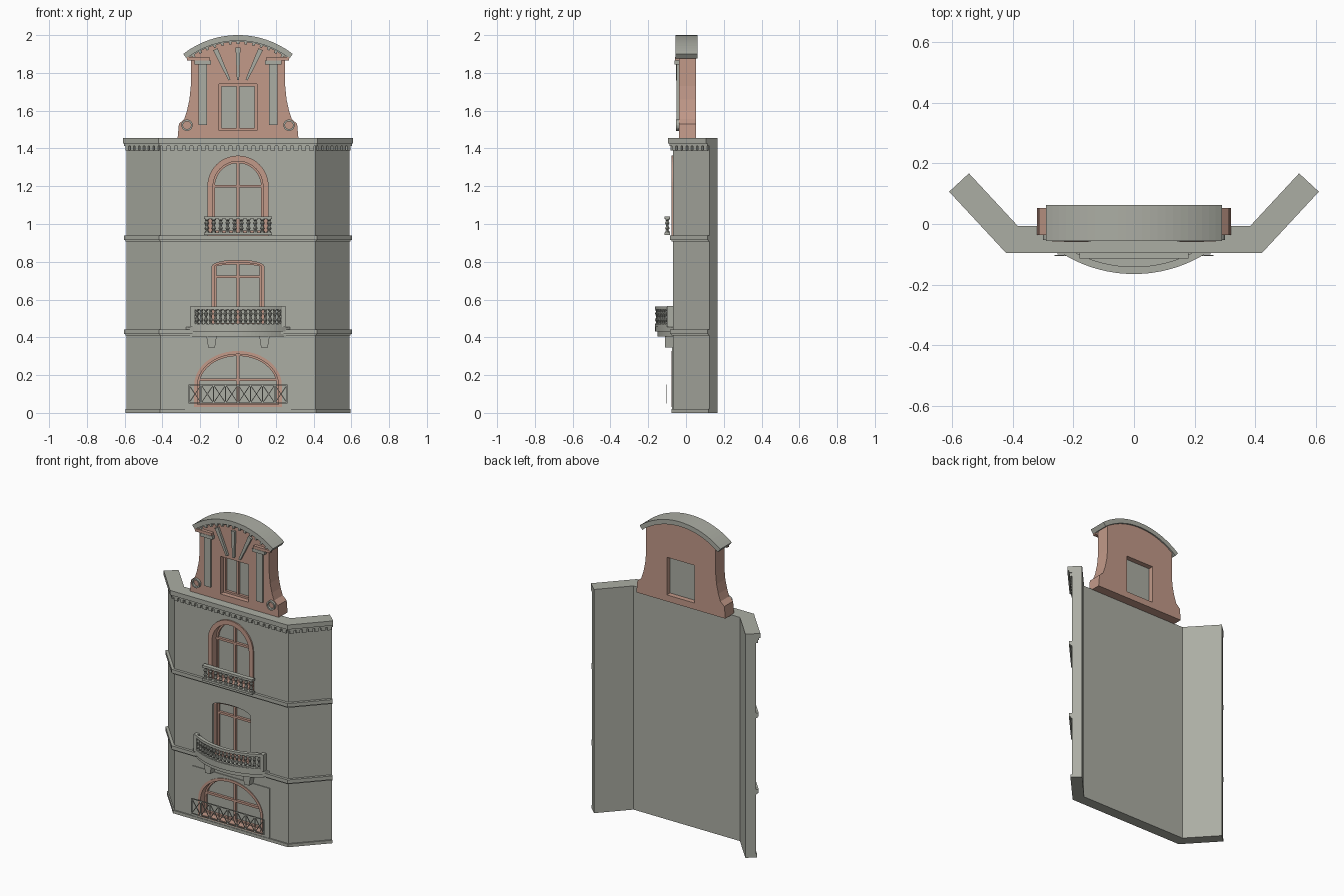
import bpy, bmesh
from math import sin, cos, acos, asin, pi, atan2, hypot
from mathutils import Matrix, Vector

if "Cube" in bpy.data.objects:
    bpy.data.objects.remove(bpy.data.objects["Cube"], do_unlink=True)


def material(name, rgb):
    m = bpy.data.materials.new(name)
    m.use_nodes = True
    m.diffuse_color = (*rgb, 1)
    m.node_tree.nodes["Principled BSDF"].inputs["Base Color"].default_value = (*rgb, 1)
    return m


STONE = material("grey_stone", (0.41, 0.42, 0.37))
CLAY = material("terracotta", (0.54, 0.32, 0.25))


def finish(name, bm, mat):
    bmesh.ops.recalc_face_normals(bm, faces=bm.faces)
    me = bpy.data.meshes.new(name)
    bm.to_mesh(me)
    bm.free()
    me.materials.append(mat)
    ob = bpy.data.objects.new(name, me)
    bpy.context.collection.objects.link(ob)
    return ob


def place(p, t, axis):
    return (p[0], t, p[1]) if axis == "y" else (p[0], p[1], t)


def prism(name, pts, a, b, mat=STONE, axis="y"):
    bm = bmesh.new()
    lo, hi = ([bm.verts.new(place(p, t, axis)) for p in pts] for t in (a, b))
    bm.faces.new(lo)
    bm.faces.new(hi)
    for i in range(len(pts)):
        bm.faces.new((lo[i - 1], lo[i], hi[i], hi[i - 1]))
    return finish(name, bm, mat)


def ring(name, outer, inner, a, b, mat):
    bm = bmesh.new()
    loops = [[bm.verts.new(place(p, t, "y")) for p in pts]
             for pts, t in ((outer, a), (outer, b), (inner, b), (inner, a))]
    for k in range(4):
        for i in range(len(outer)):
            bm.faces.new((loops[k - 1][i - 1], loops[k - 1][i], loops[k][i], loops[k][i - 1]))
    return finish(name, bm, mat)


def box(name, x, y, z, mat=STONE):
    return prism(name, [(x[0], z[0]), (x[1], z[0]), (x[1], z[1]), (x[0], z[1])], *y, mat)


def bar(name, p, q, w0, w1, y, mat=STONE):
    # tapered flat bar between two points of the facade plane
    d = hypot(q[0] - p[0], q[1] - p[1])
    n = ((p[1] - q[1]) / d / 2, (q[0] - p[0]) / d / 2)
    pts = [(c[0] + s * w * n[0], c[1] + s * w * n[1])
           for c, w, s in ((p, w0, 1), (p, w0, -1), (q, w1, -1), (q, w1, 1))]
    return prism(name, pts, *y, mat)


def baluster(name, x, y, z0, z1, r):
    shape = [(0.9, 0), (0.9, 0.1), (0.45, 0.16), (1, 0.3), (0.45, 0.5),
             (1, 0.7), (0.45, 0.84), (0.9, 0.9), (0.9, 1)]
    bm = bmesh.new()
    n = 8
    rows = [[bm.verts.new((x + r * k * cos(2 * pi * i / n), y + r * k * sin(2 * pi * i / n),
                           z0 + (z1 - z0) * h)) for i in range(n)] for k, h in shape]
    for lo, hi in zip(rows, rows[1:]):
        for i in range(n):
            bm.faces.new((lo[i - 1], lo[i], hi[i], hi[i - 1]))
    bm.faces.new(rows[0])
    bm.faces.new(rows[-1])
    return finish(name, bm, STONE)


def arch(w, z0, spring, rise, n=24):
    return [(-w, z0), (w, z0)] + [(w * cos(pi * i / n), spring + rise * sin(pi * i / n))
                                  for i in range(n + 1)]


def cut(ob, cutter):
    mod = ob.modifiers.new("opening", "BOOLEAN")
    mod.object, mod.solver = cutter, "EXACT"
    bpy.context.view_layer.objects.active = ob
    bpy.ops.object.modifier_apply(modifier=mod.name)
    bpy.data.objects.remove(cutter, do_unlink=True)


# Facade plan: a straight front with two wings folded back
FRONT, CORNER, END = -0.069, 0.41, Vector((0.59, 0.125))
WING = (END - Vector((CORNER, FRONT))).normalized()
OUT = Vector((WING.y, -WING.x))


def outline(o):
    e = END + OUT * o
    c = (CORNER + 0.436 * o, FRONT - o)
    return [(-e.x, e.y), (-c[0], c[1]), c, tuple(e)]


def band(name, z0, z1, o):
    return prism(name, outline(o) + outline(-0.062)[::-1], z0, z1, STONE, "z")


wall = band("wall", 0, 1.44, 0)
band("base_course", 0, 0.02, 0.008)
for name, z in (("lower_band", 0.41), ("upper_band", 0.907)):
    band(name, z + 0.008, z + 0.032, 0.017)
    band(name + "_moulding", z, z + 0.008, 0.009)
band("cornice", 1.425, 1.455, 0.027)
band("cornice_moulding", 1.412, 1.425, 0.018)

# Dentils under the cornice, along the front and both wings
path = outline(0)
for a, b in zip(path, path[1:]):
    a, b = Vector(a), Vector(b)
    count = round((b - a).length / 0.04)
    d = (b - a).normalized()
    n = Vector((d.y, -d.x))
    for i in range(count):
        m = a.lerp(b, (i + 0.5) / count)
        pts = [m + d * s * 0.0125 + n * t for s, t in ((-1, -0.005), (1, -0.005), (1, 0.014), (-1, 0.014))]
        prism("dentil", pts, 1.39, 1.415, STONE, "z")

# Ground floor surround and the three openings
surround = box("ground_surround", (-0.28, 0.28), (-0.074, -0.06), (0.02, 0.345))
PANE = -0.02
windows = [("ground_window", (0.232, 0.03, 0.145, 0.183), 0.017, -0.078, 0.175),
           ("middle_window", (0.137, 0.45, 0.775, 0.033), 0.013, -0.05, 0.72),
           ("top_window", (0.162, 0.94, 1.2, 0.162), 0.03, -0.078, 1.2)]
for name, (w, z0, spring, rise), t, y0, bar_z in windows:
    shape = arch(w, z0, spring, rise)
    for target in ([wall, surround] if name == "ground_window" else [wall]):
        cut(target, prism("cutter", shape, -0.3, PANE))
    inner = arch(w - t, z0 + 0.015, spring, rise - t)
    ring(name + "_frame", shape, inner, y0, PANE + 0.002, CLAY)
    ring(name + "_sash", inner, arch(w - t - 0.01, z0 + 0.025, spring, rise - t - 0.01),
         -0.035, PANE + 0.002, CLAY)
    box(name + "_mullion", (-0.007, 0.007), (-0.034, PANE), (z0, spring + rise - t), CLAY)
    box(name + "_transom", (t - w, w - t), (-0.036, PANE), (bar_z - 0.007, bar_z + 0.007), CLAY)

# Ground railing with crossed bars
RY = (-0.106, -0.102)
for z in (0.052, 0.148):
    bar("ground_rail", (-0.26, z), (0.26, z), 0.006, 0.006, RY)
for i in range(9):
    x = -0.26 + 0.065 * i
    bar("ground_rail_post", (x, 0.05), (x, 0.15), 0.005, 0.005, RY)
    if i < 8:
        bar("ground_rail_cross", (x, 0.052), (x + 0.065, 0.148), 0.004, 0.004, RY)
        bar("ground_rail_cross", (x, 0.148), (x + 0.065, 0.052), 0.004, 0.004, RY)

# Curved middle balcony
CY = 0.285


def bow(r, y_end, n=24):
    a = acos((CY - y_end) / r)
    return [(r * sin(a * (2 * i / n - 1)), CY - r * cos(a * (2 * i / n - 1))) for i in range(n + 1)]


prism("balcony_floor", bow(0.448, FRONT), 0.43, 0.455, STONE, "z")
prism("balcony_underside", bow(0.436, FRONT), 0.405, 0.43, STONE, "z")
for z in (0.455, 0.548):
    prism("balcony_rail", bow(0.45, -0.09) + bow(0.426, -0.09)[::-1], z, z + 0.016, STONE, "z")
for i in range(18):
    a = 0.52 * (2 * i / 17 - 1)
    baluster("balcony_baluster", 0.438 * sin(a), CY - 0.438 * cos(a), 0.465, 0.552, 0.011)
for s in (-1, 1):
    box("balcony_end_post", (s * 0.24 - 0.012, s * 0.24 + 0.012), (-0.1, -0.066), (0.455, 0.565))
    bar("balcony_bracket", (s * 0.14, 0.345), (s * 0.14, 0.408), 0.035, 0.055, (-0.112, -0.066))

# Straight top balcony railing
for z in (0.942, 1.026):
    box("top_balcony_rail", (-0.18, 0.18), (-0.114, -0.084), (z, z + 0.014))
for i in range(10):
    baluster("top_balcony_baluster", -0.165 + 0.33 * i / 9, -0.099, 0.955, 1.028, 0.012)

# Gable with curved shoulders and a round head
CZ = 1.53


def head(r, half, n=24):
    a = asin(half / r)
    return [(r * sin(a * (1 - 2 * i / n)), CZ + r * cos(a * (1 - 2 * i / n))) for i in range(n + 1)]


side = [(0.32, 1.453), (0.313, 1.53), (0.285, 1.555), (0.27, 1.6), (0.257, 1.66), (0.25, 1.73)]
GF, GB = -0.037, 0.053
gable = prism("gable", side + head(0.45, 0.25) + [(-x, z) for x, z in side[::-1]], GF, GB, CLAY)
cut(gable, box("cutter", (-0.1, 0.1), (-0.2, 0.2), (1.495, 1.74)))
prism("gable_hood", head(0.47, 0.29) + head(0.44, 0.272)[::-1], -0.056, 0.062)
prism("gable_hood_moulding", head(0.442, 0.268) + head(0.434, 0.262)[::-1], -0.048, -0.03)
for i in range(13):
    a = 0.58 * (i / 6 - 1)
    bar("hood_dentil", (0.422 * sin(a), CZ + 0.422 * cos(a)), (0.437 * sin(a), CZ + 0.437 * cos(a)),
        0.014, 0.014, (-0.05, GF + 0.002))

# Gable window
rect = [(-0.1, 1.495), (0.1, 1.495), (0.1, 1.74), (-0.1, 1.74)]
box("gable_pane", (-0.1, 0.1), (0.012, 0.02), (1.495, 1.74))
ring("gable_window_frame", rect, [(x * 0.88, 1.6175 + (z - 1.6175) * 0.9) for x, z in rect], -0.005, 0.014, CLAY)
box("gable_mullion", (-0.007, 0.007), (-0.003, 0.014), (1.5, 1.735), CLAY)

# Gable ornaments: rays, pilasters and rosettes
for s in (-1, 0, 1):
    bar("gable_ray", (s * 0.045, 1.762), (s * 0.12, 1.935 - abs(s) * 0.01), 0.012, 0.026, (-0.052, GF + 0.002))
for s in (-1, 1):
    x = s * 0.187
    box("pilaster", (x - 0.023, x + 0.023), (-0.05, GF + 0.002), (1.525, 1.845))
    box("pilaster_capital", (x - 0.044, x + 0.044), (-0.06, GF + 0.002), (1.845, 1.866))
    box("capital_slab", (s * 0.21 - 0.06, s * 0.21 + 0.06), (-0.058, GF + 0.002), (1.866, 1.884), CLAY)
    circles = [[(s * 0.27 + r * cos(pi * i / 12), 1.523 + r * sin(pi * i / 12)) for i in range(24)]
               for r in (0.03, 0.021)]
    ring("rosette", *circles, -0.052, GF + 0.002, STONE)
